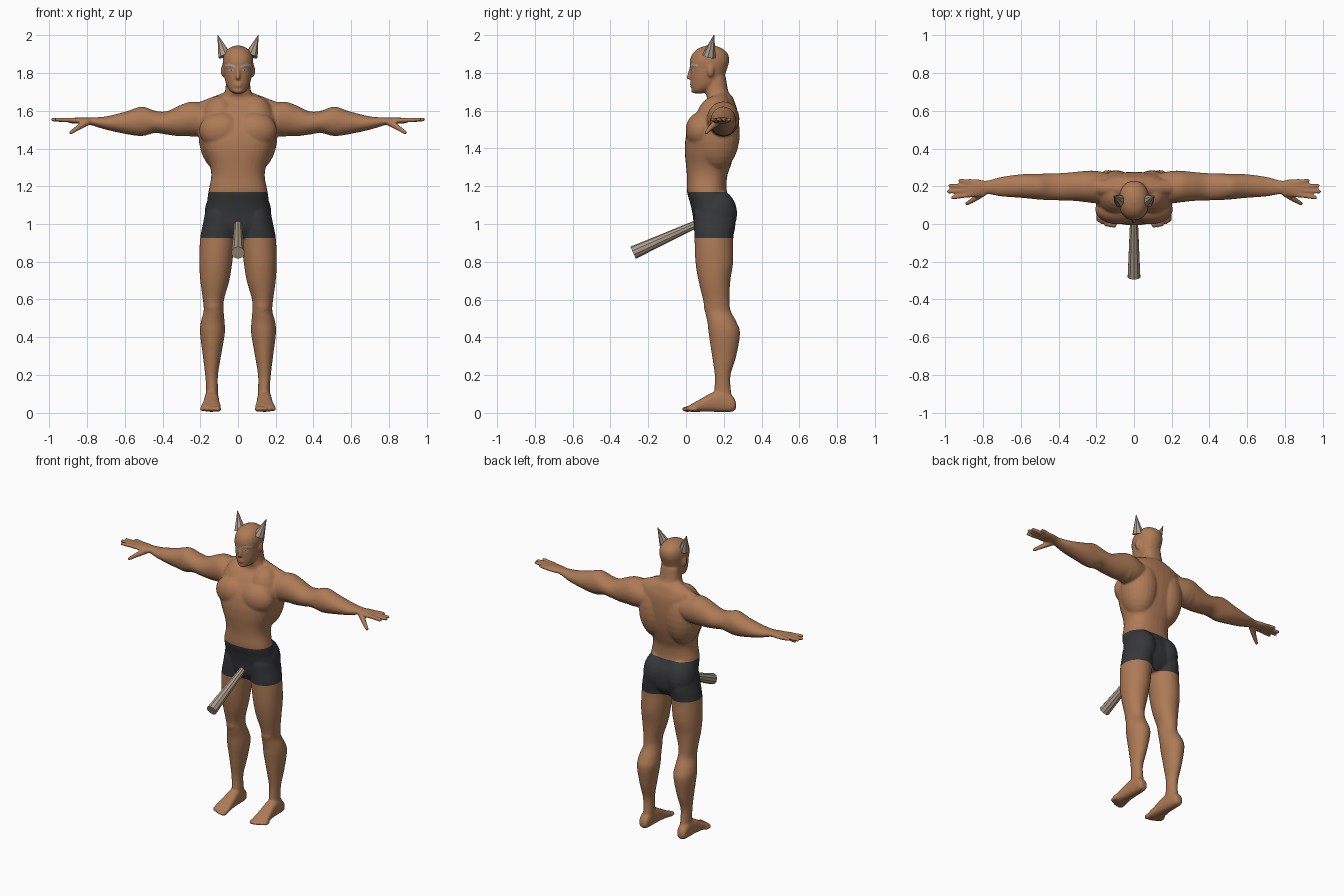
import bpy, bmesh
from math import cos, sin, pi
from mathutils import Matrix, Vector

cube = bpy.data.objects.get("Cube")
if cube:
    bpy.data.objects.remove(cube)


def material(name, rgb):
    mat = bpy.data.materials.new(name)
    mat.use_nodes = True
    mat.diffuse_color = (*rgb, 1)
    bsdf = mat.node_tree.nodes["Principled BSDF"]
    bsdf.inputs["Base Color"].default_value = (*rgb, 1)
    bsdf.inputs["Roughness"].default_value = 0.7
    return mat


skin = material("skin tan", (0.42, 0.195, 0.093))
cloth = material("charcoal cloth", (0.037, 0.038, 0.042))
horn_mat = material("horn beige", (0.42, 0.34, 0.26))
grey = material("brow grey", (0.38, 0.41, 0.39))
dark = material("pupil dark", (0.03, 0.025, 0.02))


def make_object(name, bm, *mats):
    mesh = bpy.data.meshes.new(name)
    bmesh.ops.recalc_face_normals(bm, faces=bm.faces)
    bm.to_mesh(mesh)
    bm.free()
    obj = bpy.data.objects.new(name, mesh)
    bpy.context.collection.objects.link(obj)
    for mat in mats:
        mesh.materials.append(mat)
    return obj


def spline(rows, steps=5):
    """Catmull-Rom through rows of numbers."""
    rows = [Vector(r) for r in rows]
    out = []
    for i in range(len(rows) - 1):
        p0, p1 = rows[max(i - 1, 0)], rows[i]
        p2, p3 = rows[i + 1], rows[min(i + 2, len(rows) - 1)]
        for k in range(steps):
            t = k / steps
            out.append(p1 + (p2 - p0) * (t / 2)
                       + (p0 * 2 - p1 * 5 + p2 * 4 - p3) * (t * t / 2)
                       + (p1 * 3 - p0 - p2 * 3 + p3) * (t ** 3 / 2))
    return out + [rows[-1]]


def loft(bm, rows, place, power=1.0, sides=32):
    """Rounded sections: each row is position, a-min, a-max, b-min, b-max."""
    def bend(v):
        return abs(v) ** power * (1 if v > 0 else -1)
    rings = []
    for t, a0, a1, b0, b1 in spline(rows):
        ring = []
        for k in range(sides):
            ang = 2 * pi * k / sides
            a = (a0 + a1) / 2 + (a1 - a0) / 2 * bend(cos(ang))
            b = (b0 + b1) / 2 + (b1 - b0) / 2 * bend(sin(ang))
            ring.append(bm.verts.new(place(t, a, b)))
        rings.append(ring)
    for lo, hi in zip(rings, rings[1:]):
        for k in range(sides):
            n = (k + 1) % sides
            bm.faces.new((lo[k], lo[n], hi[n], hi[k]))
    bm.faces.new(rings[0])
    bm.faces.new(rings[-1])


def ball(bm, centre, size):
    mat = Matrix.Translation(centre) @ Matrix.Diagonal((*size, 1))
    bmesh.ops.create_uvsphere(bm, u_segments=24, v_segments=14, radius=1, matrix=mat)


def cone(bm, start, end, r1, r2, sides=12):
    start, end = Vector(start), Vector(end)
    axis = end - start
    mat = Matrix.Translation((start + end) / 2) @ axis.to_track_quat("Z", "Y").to_matrix().to_4x4()
    bmesh.ops.create_cone(bm, cap_ends=True, segments=sides, radius1=r1, radius2=r2,
                          depth=axis.length, matrix=mat)


def digit(bm, start, end, r1, r2):
    cone(bm, start, end, r1, r2)
    ball(bm, start, (r1,) * 3)
    ball(bm, end, (r2,) * 3)


body = bmesh.new()

# Torso and neck: height, half width, front, back
torso = [(0.925, .09, .07, .21), (0.98, .165, .045, .25), (1.05, .174, .035, .258),
         (1.11, .165, .022, .247), (1.17, .157, .006, .217), (1.25, .142, .005, .218),
         (1.31, .15, .0, .237), (1.38, .178, -.006, .258), (1.45, .2, -.003, .27),
         (1.53, .205, .018, .276), (1.6, .195, .065, .272), (1.645, .165, .105, .258),
         (1.675, .095, .11, .245), (1.7, .07, .102, .225), (1.78, .062, .11, .21)]
loft(body, [(z, -w, w, f, b) for z, w, f, b in torso], lambda t, a, b: (a, b, t), 0.85)

# Head: height, half width, front, back
head = [(1.692, .022, .045, .09), (1.705, .042, .033, .12), (1.735, .06, .027, .17),
        (1.775, .071, .024, .2), (1.82, .077, .023, .217), (1.86, .081, .02, .228),
        (1.9, .074, .034, .222), (1.93, .05, .066, .19), (1.945, .015, .11, .15)]
loft(body, [(z, -w, w, f, b) for z, w, f, b in head], lambda t, a, b: (a, b, t), 0.92)

# Face: nose, lips and chin
digit(body, (0, .028, 1.835), (0, .014, 1.775), .008, .011)
ball(body, (0, .031, 1.742), (.027, .011, .006))
ball(body, (0, .032, 1.73), (.023, .011, .006))
ball(body, (0, .044, 1.706), (.028, .018, .014))

leg = [(1.13, .06, .12, .08, .2), (1.07, .025, .168, .045, .25), (1.0, .013, .186, .042, .262),
       (0.92, .016, .201, .045, .25),
       (0.8, .03, .205, .05, .25), (0.7, .046, .2, .066, .235), (0.6, .074, .186, .09, .23),
       (0.54, .076, .182, .1, .237), (0.48, .071, .197, .113, .268), (0.42, .07, .201, .12, .286),
       (0.3, .09, .186, .138, .266), (0.2, .106, .174, .152, .236), (0.12, .106, .169, .15, .238),
       (0.05, .105, .172, .15, .25)]
foot = [(.265, .125, .16, .025, .05), (.25, .11, .172, .008, .085), (.2, .104, .176, .004, .12),
        (.14, .1, .18, .006, .108), (.08, .096, .188, .006, .075), (.035, .09, .197, .005, .05),
        (.01, .098, .188, .008, .036)]
arm = [(.1, .12, .26, 1.49, 1.61), (.19, .11, .28, 1.465, 1.64), (.25, .115, .282, 1.467, 1.648),
       (.31, .122, .276, 1.465, 1.628), (.38, .125, .27, 1.474, 1.597), (.44, .126, .268, 1.482, 1.6),
       (.51, .13, .266, 1.466, 1.622), (.59, .138, .264, 1.476, 1.597), (.7, .146, .25, 1.5, 1.57),
       (.78, .158, .23, 1.524, 1.565), (.83, .145, .238, 1.53, 1.565), (.88, .138, .24, 1.533, 1.562),
       (.9, .145, .236, 1.54, 1.558)]

for s in (1, -1):
    # Limbs
    loft(body, leg, lambda t, a, b: (s * a, b, t))
    loft(body, foot, lambda t, a, b: (s * a, t, b), 0.8)
    loft(body, arm, lambda t, a, b: (s * t, a, b))

    # Chest, back, shoulder, seat, collar and knee masses
    ball(body, (s * .088, .078, 1.495), (.118, .08, .098))
    ball(body, (s * .095, .16, 1.48), (.115, .125, .2))
    ball(body, (s * .24, .2, 1.555), (.095, .082, .092))
    ball(body, (s * .085, .16, 1.055), (.092, .111, .13))
    ball(body, (s * .13, .132, 0.57), (.042, .038, .06))
    digit(body, (s * .06, .185, 1.66), (s * .2, .195, 1.6), .04, .046)

    # Ears and brow ridge
    ball(body, (s * .08, .13, 1.812), (.011, .019, .033))
    digit(body, (s * .018, .034, 1.845), (s * .055, .055, 1.845), .01, .009)

    # Fingers and thumb
    for x, y0, y1 in ((.965, .155, .14), (.985, .178, .172), (.978, .2, .203), (.925, .222, .23)):
        digit(body, (s * .87, y0, 1.55), (s * (x - .004), y1, 1.553), .0135, .011)
    digit(body, (s * .8, .165, 1.54), (s * .845, .132, 1.512), .02, .015)
    digit(body, (s * .845, .132, 1.512), (s * .885, .108, 1.485), .015, .011)

    # Toes
    for k in range(5):
        ball(body, (s * (.106 + k * .021), .008 + k * k * .0018, .02),
             (.017 - k * .0015, .03, .015 - k * .001))

# Fuse the masses into one smooth skin
figure = make_object("body", body, skin, cloth)
fuse = figure.modifiers.new("fuse", "REMESH")
fuse.mode = "VOXEL"
fuse.voxel_size = 0.006
soften = figure.modifiers.new("soften", "SMOOTH")
soften.factor = 0.5
soften.iterations = 7
graph = bpy.context.evaluated_depsgraph_get()
fused = bpy.data.meshes.new_from_object(figure.evaluated_get(graph))
figure.modifiers.clear()
fused.materials.clear()
for mat in (skin, cloth):
    fused.materials.append(mat)

# Shorts: cut clean waist and hem lines, then colour between them
waist, hem = 1.17, 0.925
bm = bmesh.new()
bm.from_mesh(fused)
for z in (waist, hem):
    bmesh.ops.bisect_plane(bm, geom=bm.verts[:] + bm.edges[:] + bm.faces[:],
                           plane_co=(0, 0, z), plane_no=(0, 0, 1))
for f in bm.faces:
    f.smooth = True
    f.material_index = int(hem < f.calc_center_median().z < waist)
bm.to_mesh(fused)
bm.free()
figure.data = fused
bpy.context.view_layer.update()


def face_plate(name, x0, x1, low, high, mat, lift=.002, steps=8):
    """Thin strip laid on the face; low and high give z for t in 0..1."""
    bm = bmesh.new()
    pairs = []
    for k in range(steps + 1):
        t = k / steps
        x = x0 + (x1 - x0) * t
        pair = []
        for z in (low(t), high(t)):
            hit, point, _, _ = figure.ray_cast((x, -1, z), (0, 1, 0))
            pair.append(bm.verts.new((x, (point.y if hit else .04) - lift, z)))
        pairs.append(pair)
    for p, q in zip(pairs, pairs[1:]):
        bm.faces.new((p[0], q[0], q[1], p[1]))
    make_object(name, bm, mat)


for s, side in ((1, "left"), (-1, "right")):
    # Brows and eyes
    face_plate(side + "_brow", s * .014, s * .068, lambda t: 1.828 + .009 * sin(pi * t * .8),
               lambda t: 1.839 + .011 * sin(pi * t * .8), grey)
    face_plate(side + "_eye", s * .02, s * .052, lambda t: 1.815 - .004 * sin(pi * t),
               lambda t: 1.816 + .005 * sin(pi * t), grey)
    face_plate(side + "_pupil", s * .031, s * .041, lambda t: 1.815 - .004 * sin(pi * t),
               lambda t: 1.815 + .005 * sin(pi * t), dark, .004)

    # Horns
    bm = bmesh.new()
    cone(bm, (s * .07, .122, 1.89), (s * .107, .148, 2.0), .036, .002, 8)
    make_object(side + "_horn", bm, horn_mat)

# Tapered rod at the front
bm = bmesh.new()
cone(bm, (0, .06, 1.002), (0, -.28, .848), .02, .035, 10)
make_object("tapered_rod", bm, horn_mat)
